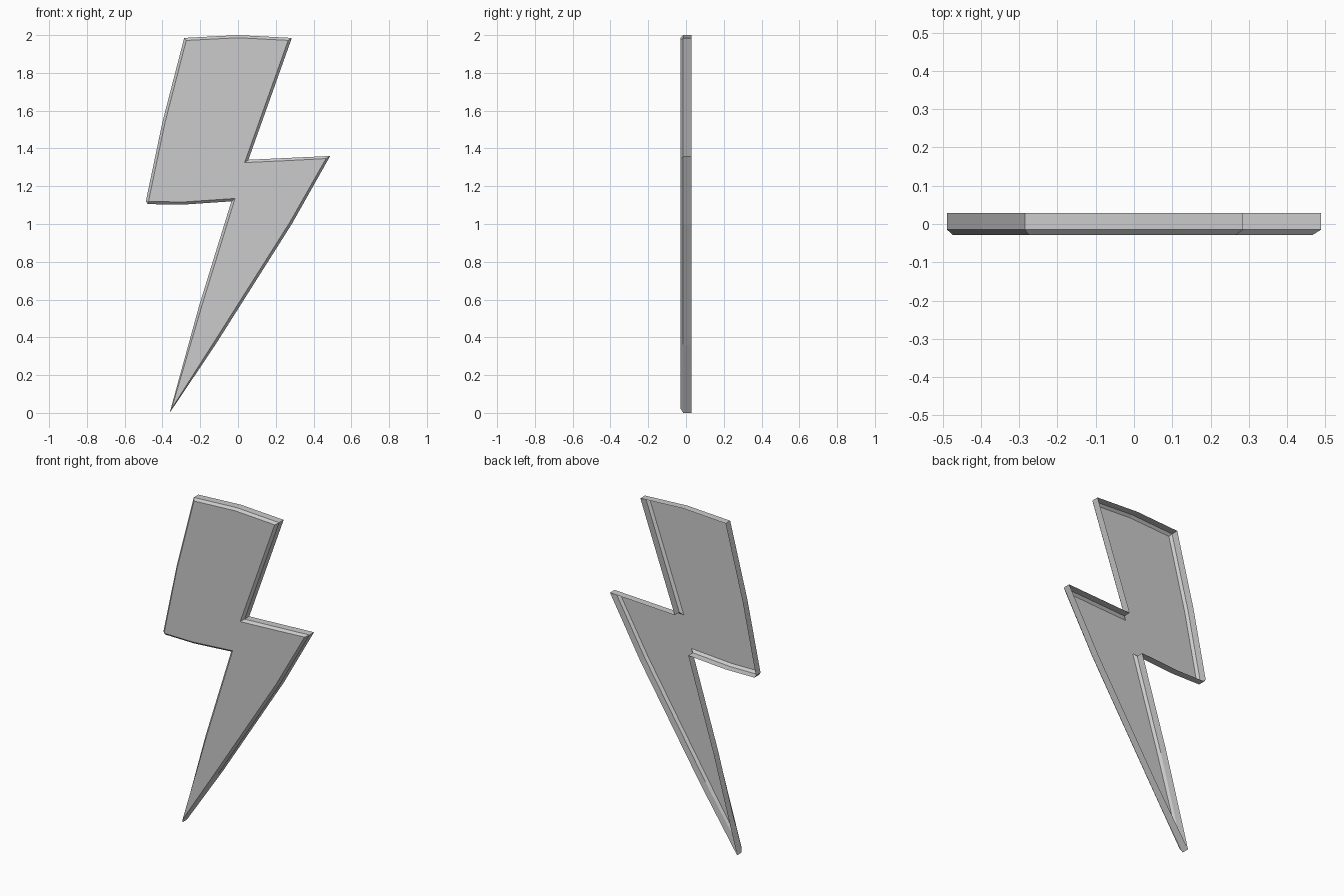
import bpy
import bmesh
from mathutils import Vector

cube = bpy.data.objects.get("Cube")
if cube:
    bpy.data.objects.remove(cube, do_unlink=True)

# Plain grey material
GREY = (0.6, 0.6, 0.6, 1.0)
mat = bpy.data.materials.new("plain grey")
mat.use_nodes = True
mat.diffuse_color = GREY
mat.node_tree.nodes["Principled BSDF"].inputs["Base Color"].default_value = GREY

# Bolt outline (x, z), clockwise from the top left corner
OUTLINE = [Vector(p) for p in (
    (-0.285, 1.985), (0, 2), (0.285, 1.985),             # gently arched top
    (0.055, 1.34), (0.27, 1.35), (0.488, 1.36),          # right notch and barb
    (0.285, 1.0), (-0.12, 0.36),                         # long bowed edge
    (-0.362, 0),                                         # bottom point
    (-0.205, 0.57), (-0.035, 1.12),                      # tail and left notch
    (-0.285, 1.103), (-0.478, 1.105), (-0.488, 1.12),    # bottom of the block
    (-0.4, 1.54),                                        # bowed left edge
)]
BACK, SHOULDER, FRONT = 0.029, -0.015, -0.029
BEVEL = 0.014


def inset(points, distance, limit):
    """Move each corner inward along its mitre, with a length limit."""
    result = []
    for i, p in enumerate(points):
        a = (p - points[i - 1]).normalized()
        b = (points[(i + 1) % len(points)] - p).normalized()
        na, nb = Vector((a.y, -a.x)), Vector((b.y, -b.x))
        mitre = (na + nb) * distance / (1 + na.dot(nb))
        if mitre.length > limit:
            mitre *= limit / mitre.length
        result.append(p + mitre)
    return result


# Hollow shell: side wall, bevel and front panel, open at the back
bm = bmesh.new()
panel = inset(OUTLINE, BEVEL, 0.026)
rings = [[bm.verts.new((p.x, y, p.y)) for p in pts]
         for pts, y in ((OUTLINE, BACK), (OUTLINE, SHOULDER), (panel, FRONT))]
for outer, inner in zip(rings, rings[1:]):
    for i in range(len(outer)):
        bm.faces.new((outer[i - 1], outer[i], inner[i], inner[i - 1]))
front = bm.faces.new(list(reversed(rings[-1])))
bm.normal_update()
bmesh.ops.recalc_face_normals(bm, faces=bm.faces)
if front.normal.y > 0:
    bmesh.ops.reverse_faces(bm, faces=bm.faces)

mesh = bpy.data.meshes.new("bolt_shell")
bm.to_mesh(mesh)
bm.free()
mesh.materials.append(mat)
bolt = bpy.data.objects.new("bolt_shell", mesh)
bpy.context.collection.objects.link(bolt)
